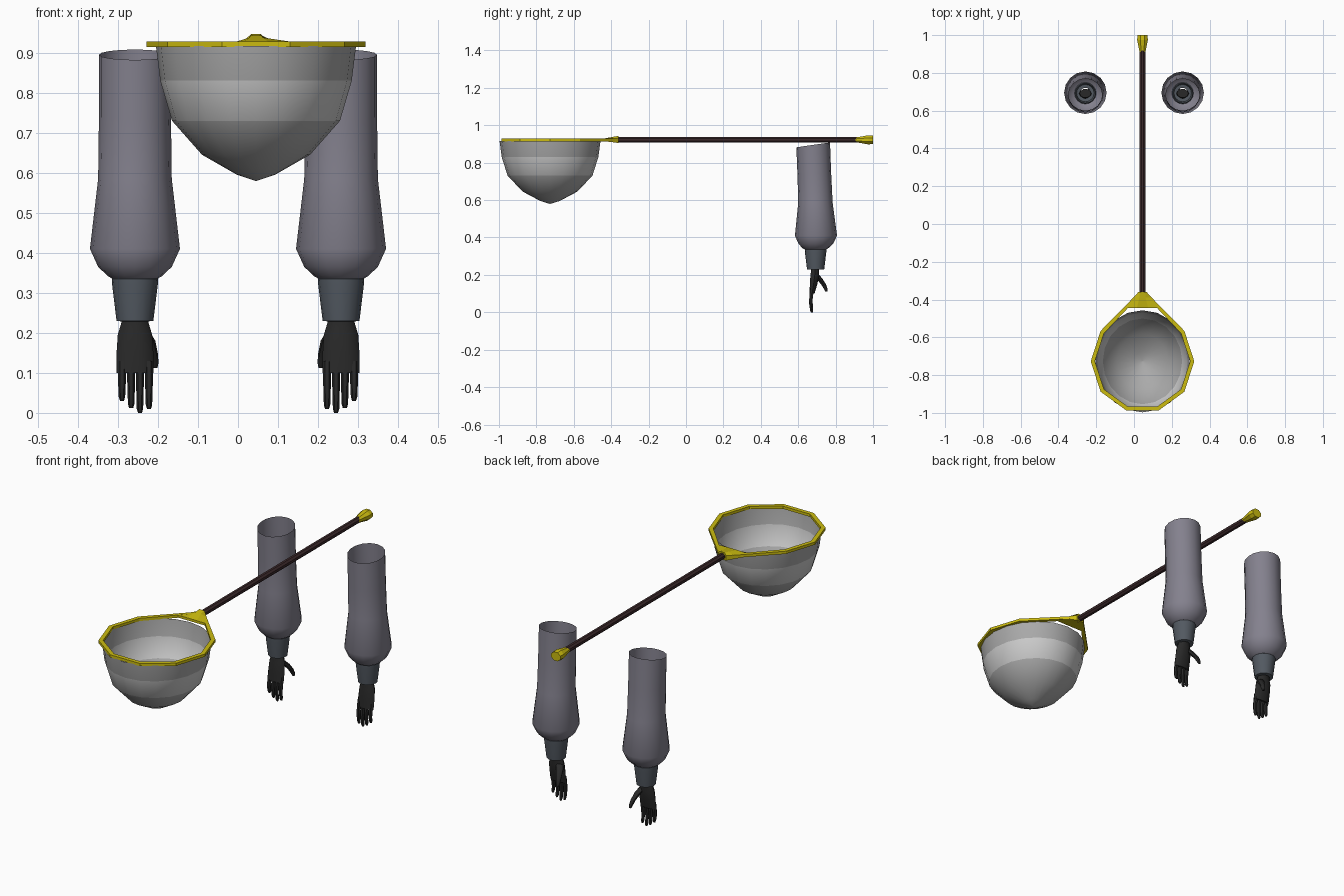
import bpy, bmesh
from math import cos, sin, pi, radians

default = bpy.data.objects.get("Cube")
if default:
    bpy.data.objects.remove(default)


def material(name, r, g, b):
    m = bpy.data.materials.new(name)
    m.use_nodes = True
    m.diffuse_color = (r, g, b, 1)
    m.node_tree.nodes["Principled BSDF"].inputs["Base Color"].default_value = (r, g, b, 1)
    return m


GREY = material("mesh grey", 0.40, 0.40, 0.40)
PALE = material("mesh pale grey", 0.60, 0.60, 0.60)
YELLOW = material("yellow", 0.60, 0.50, 0.005)
BROWN = material("dark brown", 0.045, 0.022, 0.024)
SLEEVE = material("sleeve violet grey", 0.23, 0.22, 0.27)
CUFF = material("cuff slate", 0.085, 0.10, 0.12)
GLOVE = material("glove black", 0.022, 0.022, 0.022)


def ring(x, y, z, rx, ry, n=12, tilt=0.0):
    """Level ellipse; tilt raises it towards +y."""
    return [(x + rx * cos(2 * pi * i / n), y + ry * sin(2 * pi * i / n),
             z + tilt * sin(2 * pi * i / n)) for i in range(n)]


def upright_ring(x, y, z, rx, rz, n=8):
    """Ellipse facing along y."""
    return [(x + rx * cos(2 * pi * (i + .5) / n), y,
             z + rz * sin(2 * pi * (i + .5) / n)) for i in range(n)]


def loft(name, rings, mats, caps=(True, True), loop=False, angle=45, rule=None):
    """Skin a row of equal-sized rings into one object."""
    bm = bmesh.new()
    rows = [[bm.verts.new(p) for p in r] for r in rings]
    n = len(rows[0])
    pairs = list(zip(rows, rows[1:])) + ([(rows[-1], rows[0])] if loop else [])
    for a, b in pairs:
        for i in range(n):
            j = (i + 1) % n
            bm.faces.new((a[i], a[j], b[j], b[i]))
    if not loop:
        for row, cap in zip((rows[0], rows[-1]), caps):
            if cap:
                bm.faces.new(row)
    bmesh.ops.recalc_face_normals(bm, faces=bm.faces)
    if rule:
        for f in bm.faces:
            f.material_index = rule(f.calc_center_median())
    mesh = bpy.data.meshes.new(name)
    bm.to_mesh(mesh)
    bm.free()
    for m in mats:
        mesh.materials.append(m)
    ob = bpy.data.objects.new(name, mesh)
    bpy.context.collection.objects.link(ob)
    if angle:
        bpy.ops.object.select_all(action='DESELECT')
        ob.select_set(True)
        bpy.context.view_layer.objects.active = ob
        bpy.ops.object.shade_smooth_by_angle(angle=radians(angle))
    return ob


NX, NY, NZ = 0.045, -0.727, 0.921      # centre of the net rim

# Net bowl: banded open shell
profile = [(1, .917), (.957, .83), (.84, .73), (.54, .645), (.19, .595), (.01, .58)]
loft("net_bowl", [ring(NX, NY, z, .25 * k, .27 * k, 20) for k, z in profile],
     [GREY, PALE], caps=(False, True), angle=50,
     rule=lambda c: 1 if .73 < c.z < .83 else 0)

# Rim: ten-sided hoop whose back is drawn out to the handle
path = [(.27 * cos(pi * i / 5), .27 * sin(pi * i / 5)) for i in range(-6, 2)]
path = [(-.022, .36), (-.27 * cos(pi / 5), .27 * sin(pi / 5)), (-.27, 0)] + path[2:] + [(.022, .36)]
hoop = []
for px, py in path:
    d = (px * px + py * py) ** .5
    ux, uy = px / d, py / d
    hoop.append([(NX + px + ux * o, NY + py + uy * o, NZ + h)
                 for o, h in ((-.018, -.007), (.004, -.007), (.004, .007), (-.018, .007))])
loft("net_rim", hoop, [YELLOW], loop=True, angle=0)

# Gusset joining the rim to the handle
gusset = [[(NX - w, y, NZ - lo), (NX + w, y, NZ - lo), (NX + w, y, NZ + side),
           (NX + t, y, NZ + hi), (NX - t, y, NZ + hi), (NX - w, y, NZ + side)]
          for y, w, t, lo, side, hi in ((-.445, .098, .03, .006, .005, .007),
                                        (-.39, .048, .016, .012, .007, .017),
                                        (-.36, .022, .014, .016, .010, .022))]
loft("handle_gusset", gusset, [YELLOW], angle=0)

# Handle and end cap
loft("handle", [upright_ring(NX, y, .922, .016, .016) for y in (-.38, .94)], [BROWN], angle=0)
loft("handle_end_cap", [upright_ring(NX, y, .922, r, r * .85)
                        for y, r in ((.905, .016), (.93, .021), (.975, .031), (1.0, .028))],
     [YELLOW], angle=0)

# Arms, mirrored across x
for side, s in (("right", -1), ("left", 1)):
    ax, ay = s * .2575, .693

    sleeve = [(.68, .895, .09, .013), (.686, .74, .09, .005), (.692, .585, .092, 0),
              (.695, .41, .1125, 0), (.694, .365, .092, 0), (.692, .342, .068, 0), (.692, .335, .056, 0)]
    loft(side + "_sleeve", [ring(ax, y, z, r, r, 16, t) for y, z, r, t in sleeve],
         [SLEEVE], caps=(False, False), angle=60)

    cuff = [(.342, .052), (.335, .058), (.32, .057), (.23, .046), (.228, .028)]
    loft(side + "_cuff", [ring(ax, ay, z, r, r, 16) for z, r in cuff],
         [CUFF], caps=(False, False), angle=40)

    palm = [(.692, .245, .03, .024), (.69, .225, .034, .022), (.688, .195, .043, .024),
            (.682, .15, .046, .021), (.674, .10, .046, .014)]
    loft(side + "_palm", [ring(ax, y, z, rx, ry, 10) for y, z, rx, ry in palm], [GLOVE])

    # Four gently curved fingers, outermost first
    for name, d, tip in (("little", .0325, .03), ("ring", .0095, .012),
                         ("middle", -.0125, 0), ("index", -.035, .01)):
        fx = ax + s * d
        rows = [(.676, .13, .0105), (.669, .085, .010), (.667, .045 + tip / 2, .009),
                (.671, tip + .01, .008), (.673, tip, .005)]
        loft(f"{side}_{name}_finger", [ring(fx, y, z, r, r * 1.1, 6) for y, z, r in rows], [GLOVE])

    # Thumb reaching back and inward
    thumb = [(-.018, .69, .205, .018), (-.034, .712, .18, .017), (-.044, .735, .15, .013),
             (-.049, .747, .125, .010), (-.05, .75, .112, .006)]
    loft(side + "_thumb", [ring(ax + s * d, y, z, r, r, 8) for d, y, z, r in thumb], [GLOVE])
